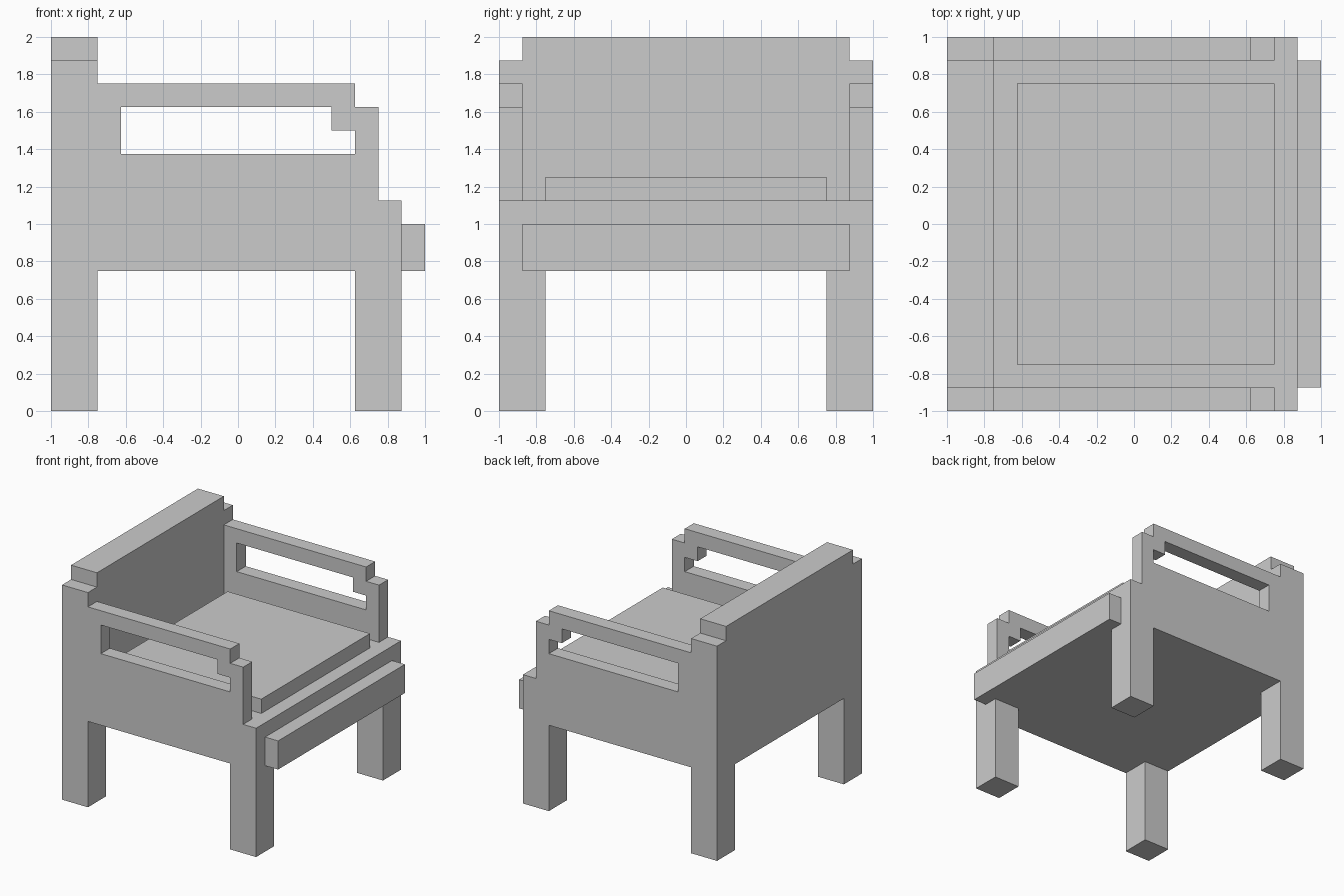
import bpy, bmesh
from mathutils import Vector

if "Cube" in bpy.data.objects:
    bpy.data.objects.remove(bpy.data.objects["Cube"], do_unlink=True)

U = 0.125  # one grid step; all part sizes below are counted in steps

grey = bpy.data.materials.new("light_grey")
grey.use_nodes = True
colour = (0.6, 0.6, 0.6, 1)
grey.diffuse_color = colour
grey.node_tree.nodes["Principled BSDF"].inputs["Base Color"].default_value = colour


def extruded(name, loops, place, depth):
    """Fill outlines (the second one is a hole) and extrude them."""
    bm = bmesh.new()
    edges = []
    for loop in loops:
        vs = [bm.verts.new(Vector(place(a, b)) * U) for a, b in loop]
        edges += [bm.edges.new((v, vs[i - 1])) for i, v in enumerate(vs)]
    bmesh.ops.triangle_fill(bm, edges=edges, use_beauty=True)
    out = bmesh.ops.extrude_face_region(bm, geom=bm.faces[:], use_keep_orig=True)
    moved = [g for g in out["geom"] if isinstance(g, bmesh.types.BMVert)]
    bmesh.ops.translate(bm, verts=moved, vec=Vector(depth) * U)
    bmesh.ops.recalc_face_normals(bm, faces=bm.faces[:])
    mesh = bpy.data.meshes.new(name)
    bm.to_mesh(mesh)
    bm.free()
    mesh.materials.append(grey)
    obj = bpy.data.objects.new(name, mesh)
    bpy.context.collection.objects.link(obj)
    return obj


def box(name, x, y, z):
    rect = [(x[0], y[0]), (x[1], y[0]), (x[1], y[1]), (x[0], y[1])]
    return extruded(name, [rect], lambda a, b: (a, b, z[0]), (0, 0, z[1] - z[0]))


# Seat, cushion and front lip
box("seat_base", (-8, 7), (-8, 8), (6, 9))
box("seat_cushion", (-5, 6), (-6, 6), (9, 10))
box("front_lip", (7, 8), (-7, 7), (6, 8))

# Stepped backrest
half = [(8, 9), (8, 15), (7, 15), (7, 16)]
outline = half + [(-a, b) for a, b in reversed(half)]
extruded("backrest", [outline], lambda a, b: (-8, a, b), (2, 0, 0))

# Open armrests and legs on both sides
arm = [(-6, 9), (6, 9), (6, 13), (5, 13), (5, 14), (-6, 14)]
opening = [(-5, 11), (5, 11), (5, 12), (4, 12), (4, 13), (-5, 13)]
for side, s in (("left", 1), ("right", -1)):
    # the model faces +x, the sides lie along y
    extruded("armrest_" + side, [arm, opening], lambda a, b: (a, 7 * s, b), (0, s, 0))
    ys = sorted((6 * s, 8 * s))
    box("front_leg_" + side, (5, 7), ys, (0, 6))
    box("back_leg_" + side, (-8, -6), ys, (0, 6))
